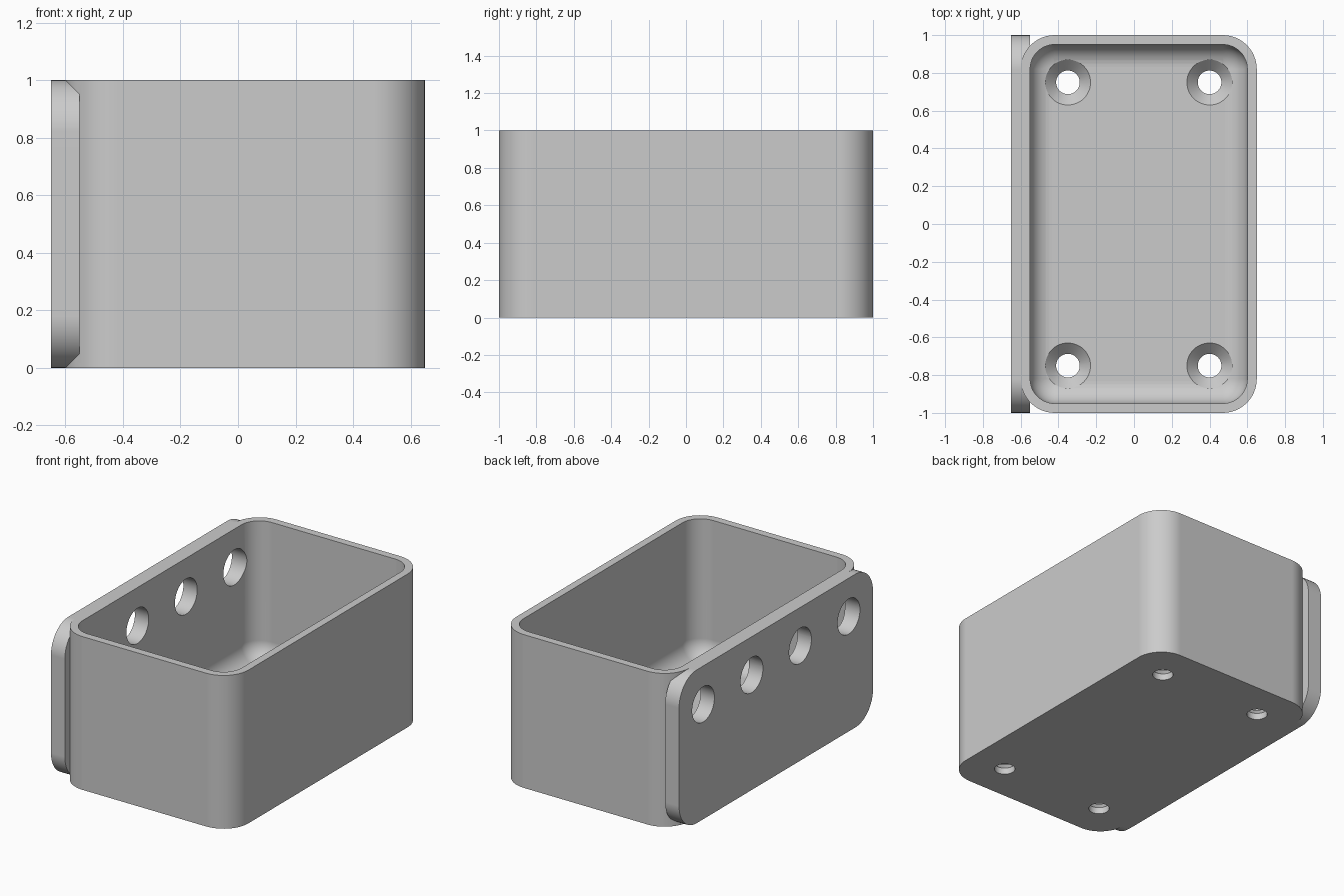
import bpy, bmesh, math
from mathutils import Matrix, Vector

cube = bpy.data.objects.get("Cube")
if cube:
    bpy.data.objects.remove(cube, do_unlink=True)

CORNER, WALL, FLOOR, FILLET = 0.18, 0.05, 0.1, 0.12
SIDEWAYS = Matrix.Rotation(math.pi / 2, 4, 'Y')


def outline(hx, hy, r, steps=12):
    """Rounded rectangle as a list of 2D points; a circle when hx = hy = r."""
    points = []
    for quarter, (sx, sy) in enumerate([(1, 1), (-1, 1), (-1, -1), (1, -1)]):
        for i in range(steps + 1):
            a = (quarter + i / steps) * math.pi / 2
            points.append((sx * (hx - r) + r * math.cos(a),
                           sy * (hy - r) + r * math.sin(a)))
    return points


def loft(name, levels, place=(0, 0, 0), turn=Matrix.Identity(4)):
    """Closed solid through levels of (hx, hy, corner radius, z)."""
    bm = bmesh.new()
    rings = [[bm.verts.new((x, y, z)) for x, y in outline(hx, hy, r)]
             for hx, hy, r, z in levels]
    for low, high in zip(rings, rings[1:]):
        for i in range(len(low)):
            j = (i + 1) % len(low)
            bm.faces.new((low[i], low[j], high[j], high[i]))
    bm.faces.new(rings[0][::-1])
    bm.faces.new(rings[-1])
    bmesh.ops.remove_doubles(bm, verts=bm.verts, dist=1e-5)
    bm.transform(Matrix.Translation(Vector(place)) @ turn)
    bmesh.ops.recalc_face_normals(bm, faces=bm.faces)
    mesh = bpy.data.meshes.new(name)
    bm.to_mesh(mesh)
    bm.free()
    obj = bpy.data.objects.new(name, mesh)
    bpy.context.collection.objects.link(obj)
    return obj


def combine(target, tool, operation):
    """Apply a boolean and delete the tool object."""
    mod = target.modifiers.new("boolean", 'BOOLEAN')
    mod.operation, mod.solver, mod.object = operation, 'EXACT', tool
    bpy.context.view_layer.objects.active = target
    bpy.ops.object.modifier_apply(modifier=mod.name)
    bpy.data.objects.remove(tool, do_unlink=True)


# Outer box with the rounded mounting plate on its right side
hx, hy, cx = 0.625, 1.0, 0.025
case = loft("open_case", [(hx, hy, CORNER, 0), (hx, hy, CORNER, 1)], (cx, 0, 0))
plate = loft("side_plate", [(0.5, hy, CORNER, -0.05), (0.5, hy, CORNER, 0.05)],
             (-0.6, 0, 0.5), SIDEWAYS)
combine(case, plate, 'UNION')

# Cavity with a filleted floor
levels = []
for i in range(11):
    a = i / 10 * math.pi / 2
    inset = WALL + FILLET * (1 - math.sin(a))
    levels.append((hx - inset, hy - inset, CORNER - inset,
                   FLOOR + FILLET * (1 - math.cos(a))))
levels.append((hx - WALL, hy - WALL, CORNER - WALL, 1.2))
combine(case, loft("cavity", levels, (cx, 0, 0)), 'DIFFERENCE')

# Countersunk screw holes in the floor
bore, sink = 0.0625, 0.12
profile = [(bore, -0.1), (bore, FLOOR - (sink - bore)), (sink, FLOOR), (sink, 0.4)]
for x in (-0.375, 0.375):
    for y in (-0.75, 0.75):
        cutter = loft("screw_hole", [(r, r, r, z) for r, z in profile], (cx + x, y, 0))
        combine(case, cutter, 'DIFFERENCE')

# Row of round holes through the plate and wall
r = 0.115
for y in (-0.75, -0.25, 0.25, 0.75):
    cutter = loft("side_hole", [(r, r, r, -0.1), (r, r, r, 0.1)], (-0.6, y, 0.75), SIDEWAYS)
    combine(case, cutter, 'DIFFERENCE')

# Plain grey finish
grey = bpy.data.materials.new("grey")
grey.use_nodes = True
colour = (0.6, 0.6, 0.6, 1)
grey.diffuse_color = colour
grey.node_tree.nodes["Principled BSDF"].inputs["Base Color"].default_value = colour
case.data.materials.clear()
case.data.materials.append(grey)
for face in case.data.polygons:
    face.material_index = 0

# Smooth curves, sharp rims
bpy.ops.object.select_all(action='DESELECT')
case.select_set(True)
bpy.context.view_layer.objects.active = case
bpy.ops.object.shade_smooth_by_angle(angle=math.radians(30))
weighted = case.modifiers.new("even_normals", 'WEIGHTED_NORMAL')
weighted.keep_sharp = True
